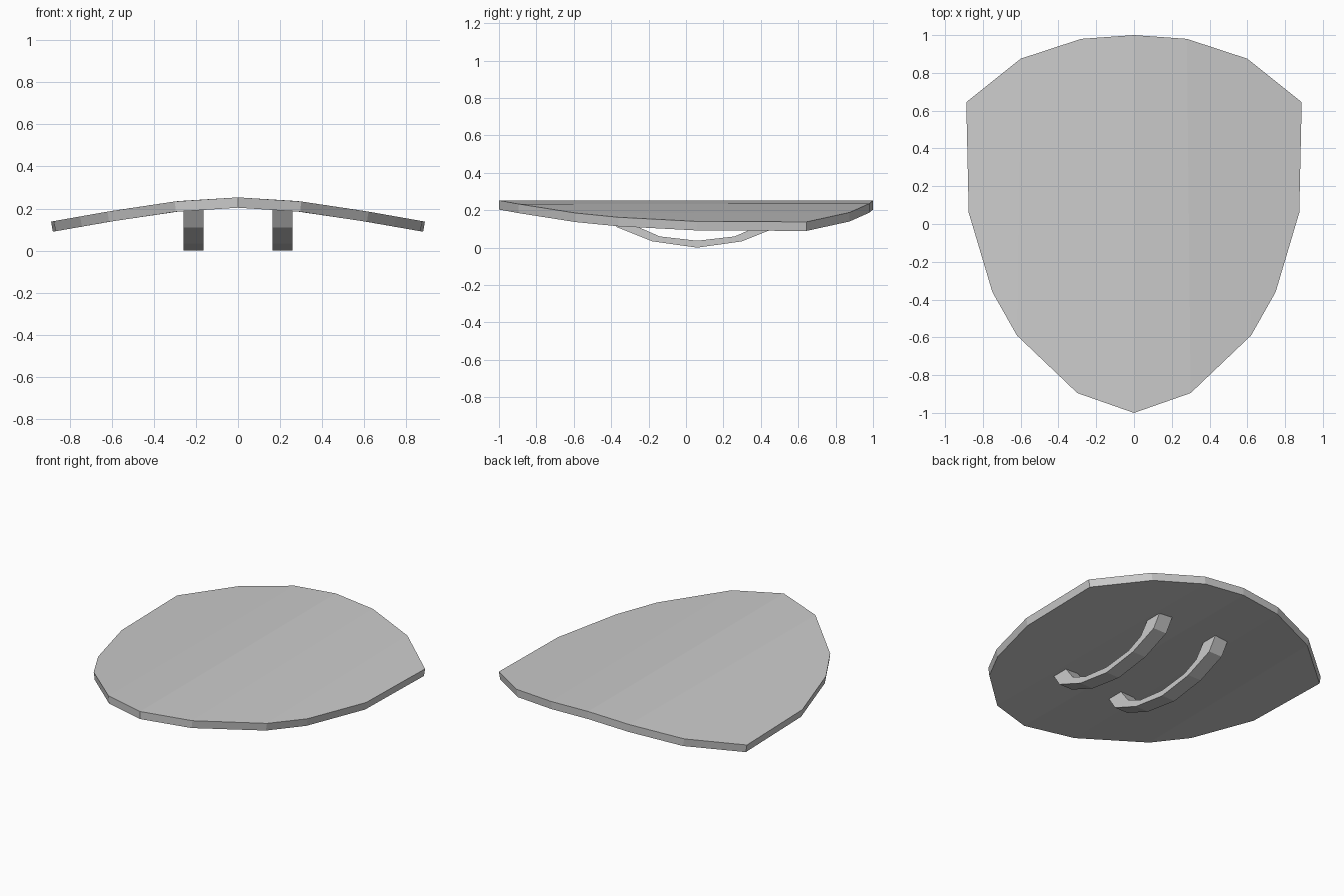
import bpy, bmesh

cube = bpy.data.objects.get("Cube")
if cube:
    bpy.data.objects.remove(cube)

grey = bpy.data.materials.new("plain grey")
grey.use_nodes = True
colour = (0.6, 0.6, 0.6, 1)
grey.diffuse_color = colour
grey.node_tree.nodes["Principled BSDF"].inputs["Base Color"].default_value = colour


def add_object(name, bm):
    bmesh.ops.recalc_face_normals(bm, faces=bm.faces)
    mesh = bpy.data.meshes.new(name)
    bm.to_mesh(mesh)
    bm.free()
    mesh.materials.append(grey)
    obj = bpy.data.objects.new(name, mesh)
    bpy.context.collection.objects.link(obj)
    return obj


# Curved plate: half outline as matching back and front points, from the ridge out
back = [(0, 1), (0.28, 0.98), (0.6, 0.875), (0.888, 0.645)]
front = [(0, -1), (0.3, -0.895), (0.62, -0.59), (0.75, -0.36), (0.875, 0.06)]
arch = [(0, 0.253), (0.29, 0.235), (0.61, 0.187), (0.888, 0.138)]


def arch_height(x):
    for (x0, z0), (x1, z1) in zip(arch, arch[1:]):
        if x <= x1:
            return z0 + (z1 - z0) * (x - x0) / (x1 - x0)
    return arch[-1][1]


bm = bmesh.new()
b = [bm.verts.new((x, y, arch_height(x))) for x, y in back]
f = [bm.verts.new((x, y, arch_height(x))) for x, y in front]
for i in range(2):
    bm.faces.new((f[i], f[i + 1], b[i + 1], b[i]))
bm.faces.new(f[2:] + [b[3], b[2]])
bmesh.ops.recalc_face_normals(bm, faces=bm.faces)
bm.normal_update()
if next(iter(bm.faces)).normal.z < 0:
    bmesh.ops.reverse_faces(bm, faces=bm.faces)
mesh = bpy.data.meshes.new("shield_plate")
bm.to_mesh(mesh)
bm.free()
mesh.materials.append(grey)
plate = bpy.data.objects.new("shield_plate", mesh)
bpy.context.collection.objects.link(plate)
mirror = plate.modifiers.new("Mirror", 'MIRROR')
mirror.use_clip = True
solid = plate.modifiers.new("Thickness", 'SOLIDIFY')
solid.thickness = 0.049
solid.offset = -1
solid.use_even_offset = True

# Bowed grips underneath: half profile as (distance from grip middle, z)
outer = [(0, 0), (0.24, 0.034), (0.43, 0.11), (0.49, 0.2)]
inner = [(0, 0.037), (0.2, 0.06), (0.31, 0.108), (0.38, 0.2)]
grip_y = 0.06


def both_ways(half):
    return [(-d, z) for d, z in reversed(half[1:])] + half


def make_grip(name, x0, x1):
    bm = bmesh.new()
    rings = []
    for (yo, zo), (yi, zi) in zip(both_ways(outer), both_ways(inner)):
        rings.append([bm.verts.new(p) for p in (
            (x0, grip_y + yo, zo), (x1, grip_y + yo, zo),
            (x1, grip_y + yi, zi), (x0, grip_y + yi, zi))])
    for r, s in zip(rings, rings[1:]):
        for k in range(4):
            n = (k + 1) % 4
            bm.faces.new((r[k], r[n], s[n], s[k]))
    bm.faces.new(rings[0])
    bm.faces.new(rings[-1])
    return add_object(name, bm)


def both_ways(half):
    return [(-d, z) for d, z in reversed(half[1:])] + half


make_grip("left_grip", 0.165, 0.26)
make_grip("right_grip", -0.26, -0.165)
